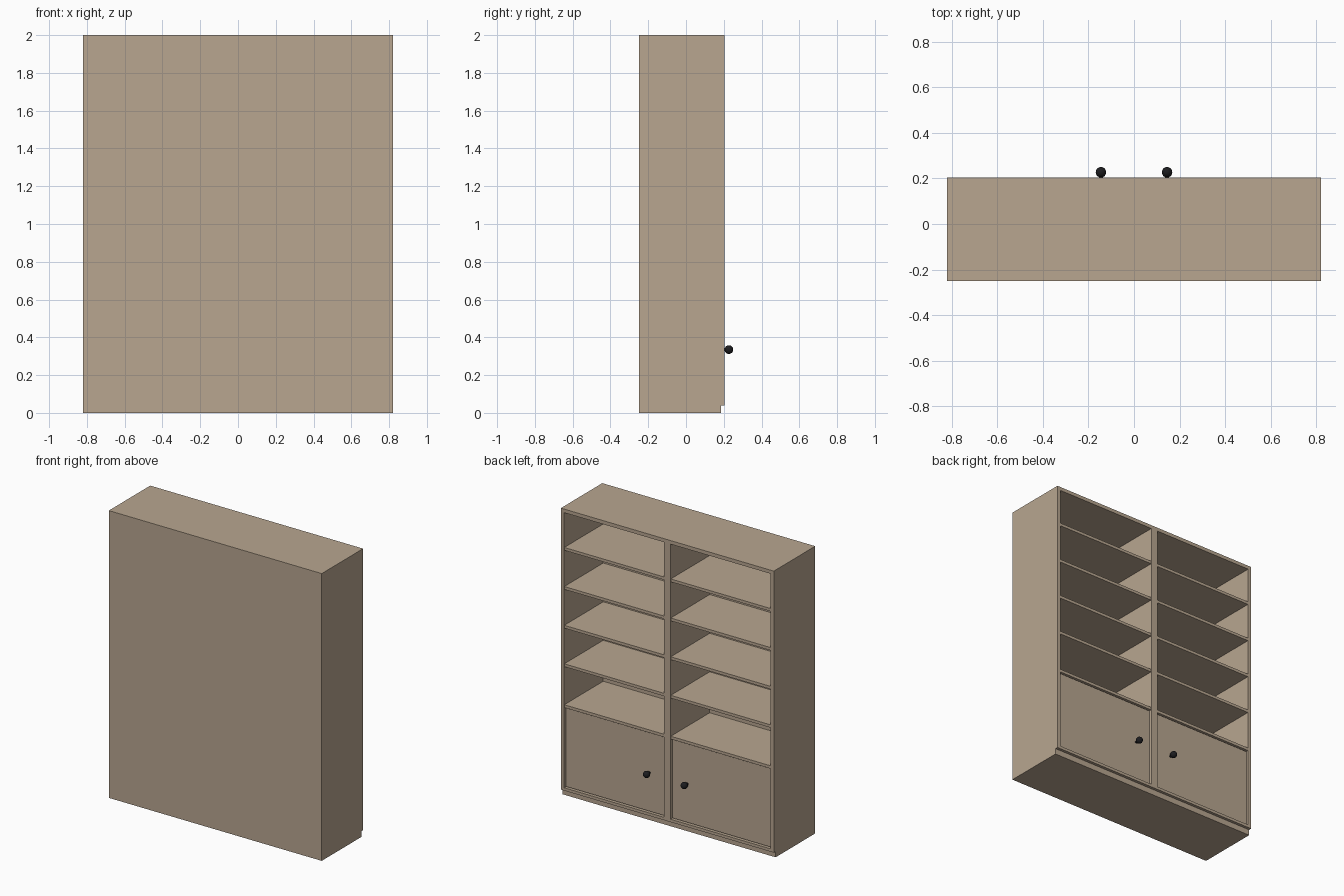
import bpy
import math

if "Cube" in bpy.data.objects:
    bpy.data.objects.remove(bpy.data.objects["Cube"])


def material(name, color):
    m = bpy.data.materials.new(name)
    m.diffuse_color = color
    m.use_nodes = True
    m.node_tree.nodes["Principled BSDF"].inputs["Base Color"].default_value = m.diffuse_color
    return m


wood = material("wood", (0.48, 0.38, 0.28, 1))
black = material("black", (0.012, 0.012, 0.014, 1))


def box(name, x, y, z):
    """Box from (min, max) ranges on each axis."""
    bpy.ops.mesh.primitive_cube_add(size=1)
    ob = bpy.context.object
    ob.name = name
    ob.location = [(r[0] + r[1]) / 2 for r in (x, y, z)]
    ob.scale = [r[1] - r[0] for r in (x, y, z)]
    bpy.ops.object.transform_apply(location=True, rotation=False, scale=True)
    ob.data.materials.append(wood)
    return ob


W, BACK, FRONT, H = 0.82, -0.25, 0.205, 2.0
T = 0.025          # panel thickness
BASE = 0.04        # plinth height
INNER = W - T
SHELVES = [0.637, 0.922, 1.19, 1.46, 1.732]   # top faces

# Carcass
box("plinth", (-W, W), (BACK, 0.185), (0, BASE))
box("bottom_board", (-INNER, INNER), (BACK + T, FRONT), (BASE, 0.06))
box("top_board", (-INNER, INNER), (BACK + T, FRONT), (H - T, H))
box("back_panel", (-INNER, INNER), (BACK, BACK + T), (BASE, H))
box("centre_divider", (-T, T), (BACK + T, FRONT), (0.06, H - T))

for s, side in ((-1, "left"), (1, "right")):
    def span(a, b):
        return tuple(sorted((s * a, s * b)))

    box("side_panel_" + side, span(INNER, W), (BACK, FRONT), (BASE, H))

    # Shelves of this bay
    for i, z in enumerate(SHELVES):
        box(f"shelf_{side}_{i + 1}", span(T, INNER), (BACK + T, FRONT - 0.002),
            (z - 0.02, z))

    # Inset door with a narrow gap all round
    box("door_" + side, span(T + 0.005, INNER - 0.005), (0.173, 0.193),
        (0.066, SHELVES[0] - 0.026))

    # Round knob on a short stem
    bpy.ops.mesh.primitive_uv_sphere_add(segments=24, ring_count=14, radius=0.023,
                                         location=(s * 0.145, 0.227, 0.335))
    knob = bpy.context.object
    knob.name = "knob_" + side
    bpy.ops.object.shade_smooth()
    knob.data.materials.append(black)
    bpy.ops.mesh.primitive_cylinder_add(vertices=16, radius=0.008, depth=0.03,
                                        location=(s * 0.145, 0.205, 0.335),
                                        rotation=(math.pi / 2, 0, 0))
    stem = bpy.context.object
    stem.name = "knob_stem_" + side
    bpy.ops.object.shade_smooth_by_angle()
    stem.data.materials.append(black)
